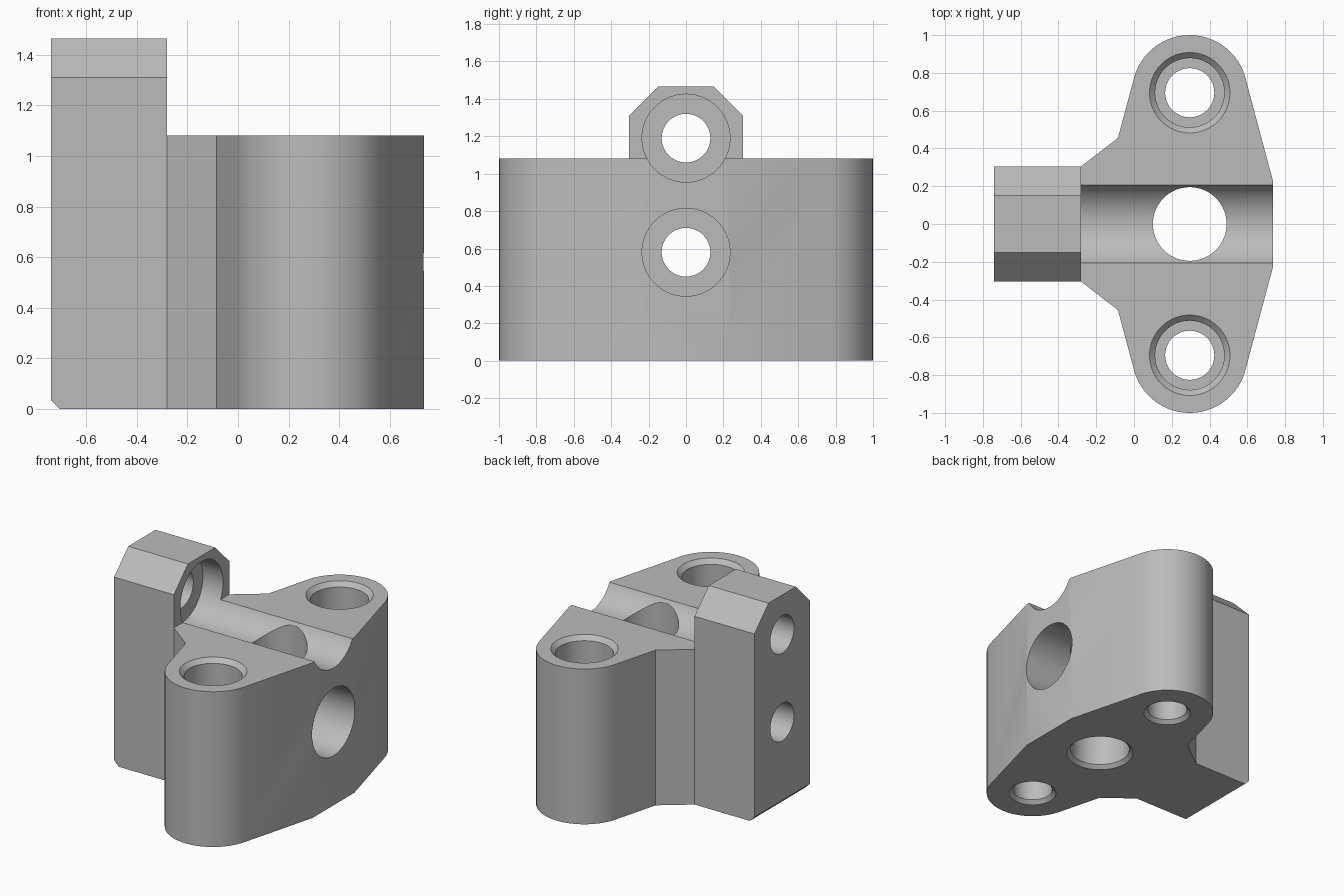
import bpy, bmesh
from math import sin, cos, pi, radians
from mathutils import Matrix, Vector

cube = bpy.data.objects.get("Cube")
if cube:
    bpy.data.objects.remove(cube, do_unlink=True)

grey = bpy.data.materials.new("plain grey")
grey.use_nodes = True
colour = (0.5, 0.5, 0.5, 1)
grey.diffuse_color = colour
grey.node_tree.nodes["Principled BSDF"].inputs["Base Color"].default_value = colour


def make_object(name, bm):
    bmesh.ops.recalc_face_normals(bm, faces=bm.faces)
    mesh = bpy.data.meshes.new(name)
    bm.to_mesh(mesh)
    bm.free()
    mesh.materials.append(grey)
    obj = bpy.data.objects.new(name, mesh)
    bpy.context.collection.objects.link(obj)
    return obj


def prism(name, points, direction):
    """Extrude a flat outline along a vector."""
    bm = bmesh.new()
    face = bm.faces.new([bm.verts.new(p) for p in points])
    moved = bmesh.ops.extrude_face_region(bm, geom=[face])["geom"]
    bmesh.ops.translate(bm, vec=Vector(direction),
                        verts=[v for v in moved if isinstance(v, bmesh.types.BMVert)])
    return make_object(name, bm)


def lathe(name, profile, matrix, segments=96):
    """Solid of revolution from (radius, height) pairs."""
    bm = bmesh.new()
    rings = [[bm.verts.new((r * cos(2 * pi * i / segments), r * sin(2 * pi * i / segments), h))
              for i in range(segments)] for r, h in profile]
    for low, high in zip(rings, rings[1:]):
        for i in range(segments):
            j = (i + 1) % segments
            bm.faces.new((low[i], low[j], high[j], high[i]))
    bm.faces.new(rings[0])
    bm.faces.new(rings[-1])
    bm.transform(matrix)
    return make_object(name, bm)


def combine(target, tool, operation):
    tool.hide_render = True
    mod = target.modifiers.new(tool.name, "BOOLEAN")
    mod.operation, mod.solver, mod.object = operation, "EXACT", tool
    bpy.context.view_layer.objects.active = target
    bpy.ops.object.modifier_apply(modifier=mod.name)
    bpy.data.objects.remove(tool, do_unlink=True)


# Body outline: two rounded lobes, with a hidden tongue reaching into the tower
lobe_x, lobe_y, lobe_r = 0.295, 0.695, 0.305
half = [(0.735, 0.23)]
for k in range(33):
    a = radians(15 + 150 * k / 32)
    half.append((lobe_x + lobe_r * cos(a), lobe_y + lobe_r * sin(a)))
half += [(-0.085, 0.455), (-0.28, 0.305), (-0.28, 0.2), (-0.4, 0.2)]
outline = half + [(x, -y) for x, y in reversed(half)]
bracket = prism("bracket_body", [(x, y, 0) for x, y in outline], (0, 0, 1.08))

# Tower with chamfered top and a small chamfer along its outer foot
tower = prism("tower", [(-0.74, y, z) for y, z in (
    (-0.305, 0), (0.305, 0), (0.305, 1.31), (0.15, 1.465), (-0.15, 1.465), (-0.305, 1.31))],
    (0.46, 0, 0))
combine(bracket, tower, "UNION")
foot = prism("foot_cutter", [(-0.775, -0.5, 0), (-0.74, -0.5, 0.035), (-0.67, -0.5, -0.035),
                             (-0.775, -0.5, -0.035)], (0, 1, 0))
combine(bracket, foot, "DIFFERENCE")

# Cross bores: the upper one leaves a groove along the top of the body
for z in (0.58, 1.19):
    turn = Matrix.Translation((0, 0, z)) @ Matrix.Rotation(pi / 2, 4, "Y")
    bore = lathe("cross_bore", [(0.13, -1), (0.13, -0.435), (0.235, -0.435), (0.235, 1)], turn)
    combine(bracket, bore, "DIFFERENCE")

# Bolt holes: chamfered mouth, counterbore and chamfered through hole
for side in (1, -1):
    bolt = lathe("bolt_hole", [(0.18, -0.025), (0.13, 0.025), (0.13, 0.4), (0.183, 0.4),
                               (0.183, 1.05), (0.243, 1.11)],
                 Matrix.Translation((lobe_x, side * lobe_y, 0)))
    combine(bracket, bolt, "DIFFERENCE")

# Central upright bore, chamfered underneath
centre = lathe("centre_bore", [(0.245, -0.025), (0.195, 0.025), (0.195, 1.3)],
               Matrix.Translation((lobe_x, 0, 0)))
combine(bracket, centre, "DIFFERENCE")

bpy.ops.object.select_all(action="DESELECT")
bracket.select_set(True)
bpy.context.view_layer.objects.active = bracket
bpy.ops.object.shade_smooth_by_angle(angle=radians(30))
